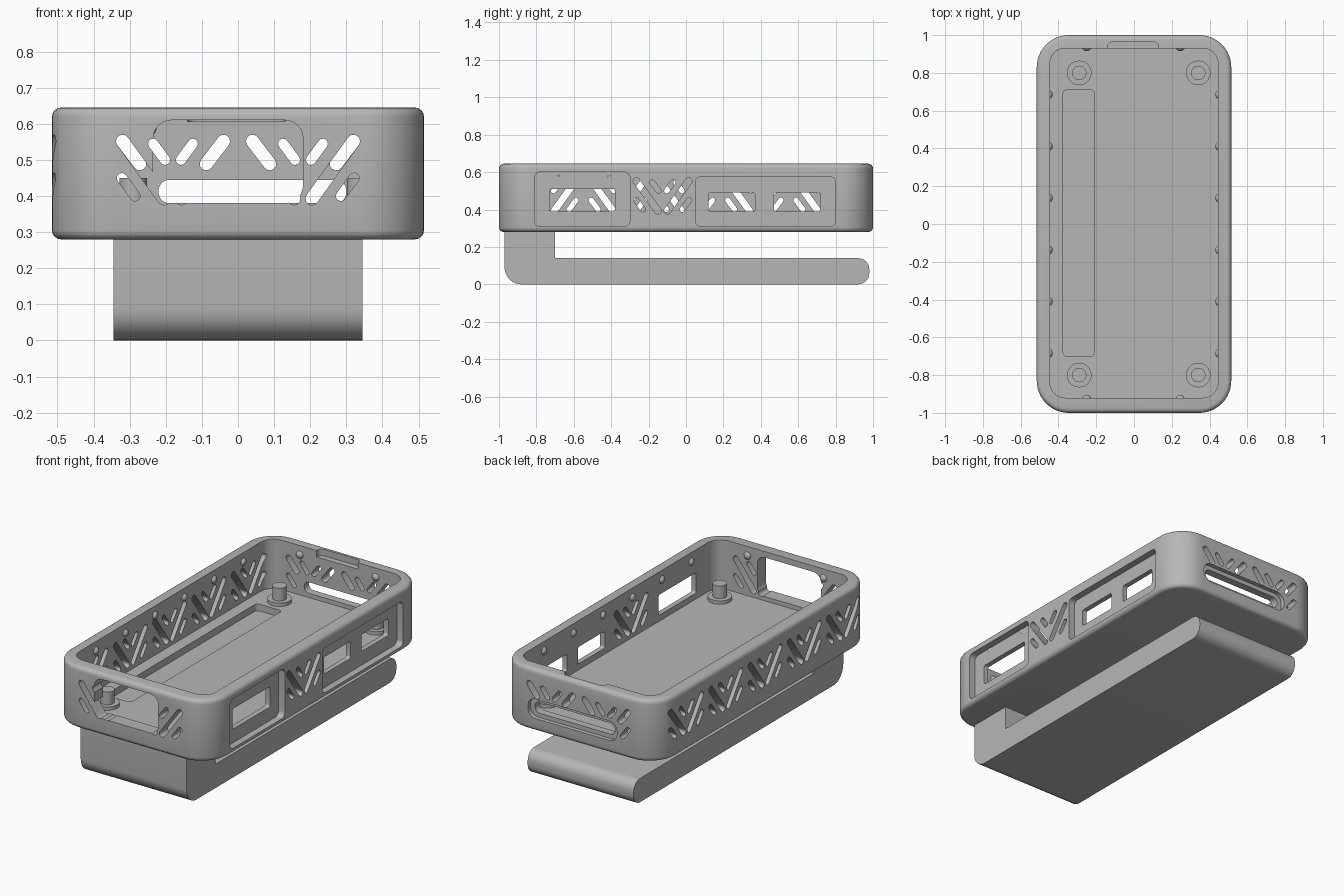
import bpy, bmesh, math
from mathutils import Vector

cube = bpy.data.objects.get("Cube")
if cube:
    bpy.data.objects.remove(cube, do_unlink=True)

grey = bpy.data.materials.new("plain_grey")
grey.use_nodes = True
COLOUR = (0.47, 0.47, 0.47, 1)
grey.diffuse_color = COLOUR
grey.node_tree.nodes["Principled BSDF"].inputs["Base Color"].default_value = COLOUR

# Mapping of a flat outline (u, v) and a depth d into space
ON_SIDE = lambda u, v, d: (d, u, v)
ON_END = lambda u, v, d: (u, d, v)
ON_FLOOR = lambda u, v, d: (u, v, d)


def rounded(corners, steps=6):
    """Outline from right-angled (u, v, radius) corners."""
    out = []
    for i, (u, v, r) in enumerate(corners):
        p = Vector((u, v))
        if r == 0:
            out.append(p)
            continue
        a = (Vector(corners[i - 1][:2]) - p).normalized()
        b = (Vector(corners[(i + 1) % len(corners)][:2]) - p).normalized()
        c = p + r * (a + b)
        for k in range(steps + 1):
            t = math.pi / 2 * k / steps
            out.append(c - r * (b * math.cos(t) + a * math.sin(t)))
    return out


def rect(u0, u1, v0, v1, r, steps=6):
    return rounded([(u0, v0, r), (u1, v0, r), (u1, v1, r), (u0, v1, r)], steps)


def capsule(p, q, r, steps=6):
    p, q = Vector(p), Vector(q)
    base = math.atan2(*(q - p).yx) + math.pi / 2
    out = []
    for centre, start in ((p, base), (q, base + math.pi)):
        for k in range(steps + 1):
            t = start + math.pi * k / steps
            out.append(centre + r * Vector((math.cos(t), math.sin(t))))
    return out


def finish(name, bm):
    bmesh.ops.recalc_face_normals(bm, faces=bm.faces)
    mesh = bpy.data.meshes.new(name)
    bm.to_mesh(mesh)
    bm.free()
    mesh.materials.append(grey)
    obj = bpy.data.objects.new(name, mesh)
    bpy.context.scene.collection.objects.link(obj)
    return obj


def prism(name, outlines, place, d0, d1, bevel=0):
    bm = bmesh.new()
    for outline in outlines:
        low, high = ([bm.verts.new(place(u, v, d)) for u, v in outline] for d in (d0, d1))
        caps = [bm.faces.new(low), bm.faces.new(high)]
        for i in range(len(low)):
            bm.faces.new((low[i - 1], low[i], high[i], high[i - 1]))
        if bevel:
            edges = [e for f in caps for e in f.edges]
            bmesh.ops.recalc_face_normals(bm, faces=bm.faces)
            bmesh.ops.bevel(bm, geom=edges, offset=bevel, segments=4, profile=0.5, affect='EDGES')
    return finish(name, bm)


def activate(obj):
    bpy.ops.object.select_all(action='DESELECT')
    bpy.context.view_layer.objects.active = obj
    obj.select_set(True)


def cut(target, outlines, place, d0, d1):
    cutter = prism("cutter", outlines, place, d0, d1)
    cutter.hide_render = True
    mod = target.modifiers.new("cut", 'BOOLEAN')
    mod.operation, mod.solver, mod.object = 'DIFFERENCE', 'EXACT', cutter
    activate(target)
    bpy.ops.object.modifier_apply(modifier=mod.name)
    bpy.data.objects.remove(cutter, do_unlink=True)


def smooth(obj):
    activate(obj)
    bpy.ops.object.shade_smooth_by_angle(angle=math.radians(35))


def vents(c, short_arms=False):
    """V-shaped group of slots centred on c."""
    out = []
    for s in (-1, 1):
        foot = (c + s * 0.092, 0.489) if short_arms else (c + s * 0.025, 0.393)
        out.append(capsule((c + s * 0.14, 0.552), foot, 0.018))
        out.append(capsule((c + s * 0.055, 0.545), (c + s * 0.022, 0.5), 0.014))
        if not short_arms:
            out.append(capsule((c + s * 0.142, 0.45), (c + s * 0.105, 0.4), 0.014))
    return out


# Case shell
FLOOR = 0.355
case = prism("case", [rect(-0.515, 0.515, -1, 1, 0.17, 12)], ON_FLOOR, 0.28, 0.645, 0.025)
cut(case, [rect(-0.445, 0.445, -0.92, 0.93, 0.08, 8)], ON_FLOOR, FLOOR, 0.8)
cut(case, [rect(-0.375, -0.21, -0.7, 0.71, 0.02)], ON_FLOOR, 0.315, 0.5)

# Finger notch inside the back rim
cut(case, [rect(-0.14, 0.13, 0.88, 0.965, 0.03)], ON_FLOOR, 0.607, 0.8)

# Front opening and vents
cut(case, [rect(-0.235, 0.18, 0.38, 0.61, 0.05)], ON_END, -1.1, -0.85)
cut(case, vents(-0.18) + vents(0.18), ON_END, -1.1, -0.85)

# Back slot in a shallow recess, with vents above
cut(case, [rect(-0.25, 0.33, 0.355, 0.47, 0.05)], ON_END, 0.975, 1.1)
cut(case, [rect(-0.22, 0.3, 0.38, 0.445, 0.03)], ON_END, 0.85, 1.1)
cut(case, vents(-0.18, True) + vents(0.18, True)
    + [capsule((-0.322, 0.45), (-0.285, 0.4), 0.014)], ON_END, 0.85, 1.1)

# Row of vents along the right side
cut(case, [s for i in range(-2, 3) for s in vents(0.365 * i)], ON_SIDE, -0.6, -0.4)

# Left side: two recessed panels, three windows, one group of vents
cut(case, [rect(-0.81, -0.3, 0.31, 0.6, 0.03), rect(0.05, 0.8, 0.31, 0.575, 0.03)],
    ON_SIDE, 0.475, 0.6)
cut(case, [rect(-0.73, -0.38, 0.39, 0.51, 0.012), rect(0.12, 0.37, 0.39, 0.49, 0.012),
           rect(0.47, 0.72, 0.39, 0.49, 0.012)], ON_SIDE, 0.4, 0.6)
cut(case, vents(-0.125), ON_SIDE, 0.4, 0.6)
smooth(case)

# Belt clip with its riser
clip = prism("clip", [rounded([(-0.97, 0, 0.09), (0.98, 0, 0.06), (0.98, 0.14, 0.06),
                               (-0.7, 0.14, 0), (-0.7, 0.3, 0), (-0.97, 0.3, 0)], 8)],
             ON_SIDE, -0.345, 0.345)
smooth(clip)

# Standoffs: a low washer with a pin
for x in (-0.29, 0.34):
    for y in (-0.8, 0.8):
        for name, radius, top in (("standoff_base", 0.065, 0.375), ("standoff_pin", 0.038, 0.45)):
            ring = [(x + radius * math.cos(math.tau * k / 32),
                     y + radius * math.sin(math.tau * k / 32)) for k in range(32)]
            smooth(prism(name, [ring], ON_FLOOR, FLOOR - 0.01, top))

# Snap bumps around the inner walls
spots = [(s * 0.455, -0.685 + 0.274 * i) for s in (-1, 1) for i in range(6)]
spots += [(x, y) for x in (-0.25, 0.245) for y in (-0.93, 0.94)]
for x, y in spots:
    bm = bmesh.new()
    bmesh.ops.create_uvsphere(bm, u_segments=16, v_segments=10, radius=0.025)
    bmesh.ops.translate(bm, verts=bm.verts, vec=(x, y, 0.59))
    smooth(finish("snap_bump", bm))
